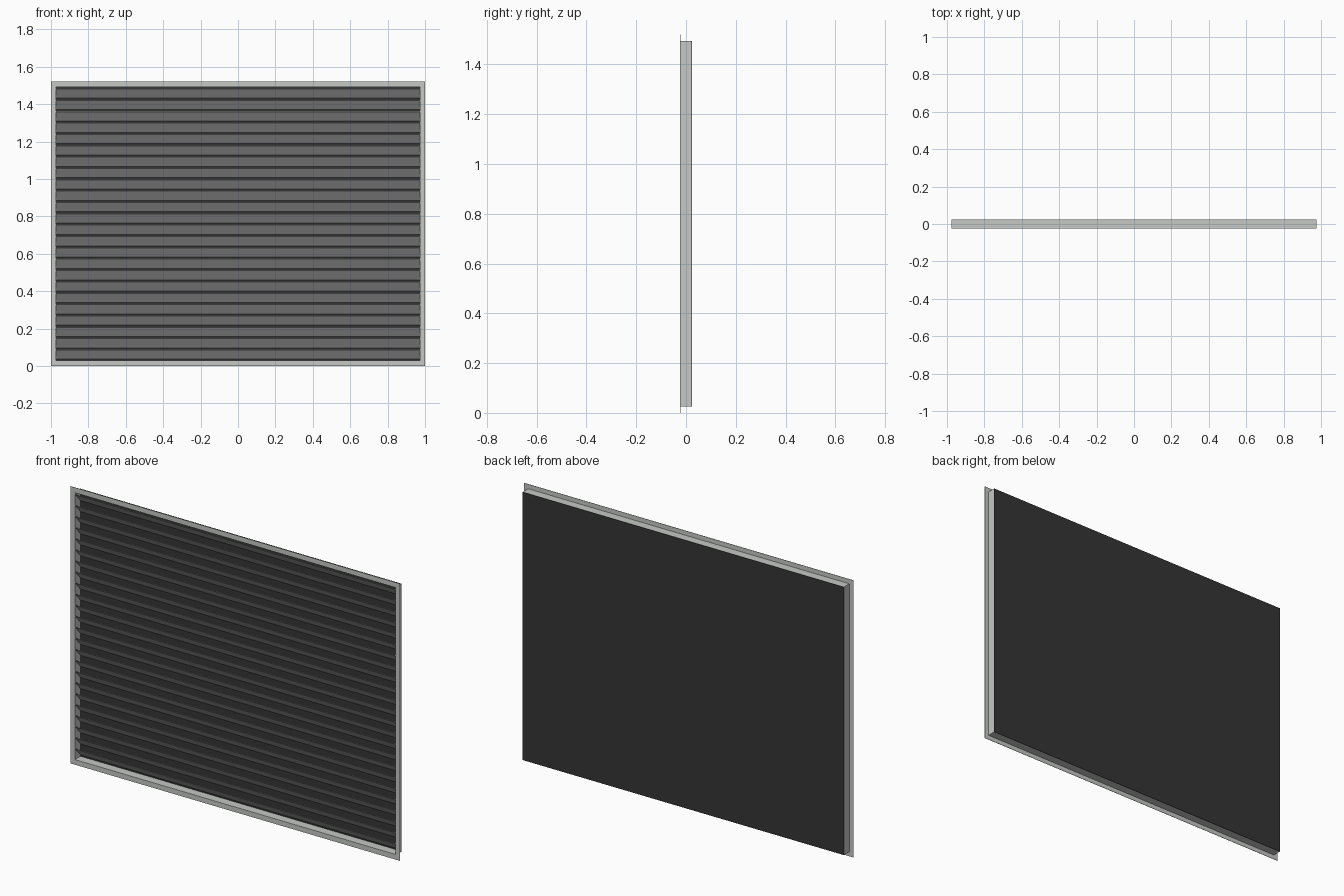
import bpy
import bmesh
from mathutils import Matrix, Vector

cube = bpy.data.objects.get("Cube")
if cube:
    bpy.data.objects.remove(cube, do_unlink=True)


def material(name, rgb):
    m = bpy.data.materials.new(name)
    m.use_nodes = True
    m.diffuse_color = (*rgb, 1)
    m.node_tree.nodes["Principled BSDF"].inputs["Base Color"].default_value = (*rgb, 1)
    return m


GREY = material("light_grey_metal", (0.56, 0.58, 0.56))
DARK = material("dark_backing", (0.035, 0.035, 0.035))

W, H, D = 2.0, 1.52, 0.05      # overall size
LIP = 0.025                    # flange overhang around the box
WALL = 0.003                   # sheet thickness
SLATS = 24
MID = H / 2


def add_box(bm, size, centre):
    mat = Matrix.Translation(centre) @ Matrix.Diagonal((*size, 1))
    bmesh.ops.create_cube(bm, size=1, matrix=mat)


def finish(name, bm, mat):
    mesh = bpy.data.meshes.new(name)
    bmesh.ops.recalc_face_normals(bm, faces=bm.faces)
    bm.to_mesh(mesh)
    bm.free()
    mesh.materials.append(mat)
    obj = bpy.data.objects.new(name, mesh)
    bpy.context.scene.collection.objects.link(obj)
    return obj


def rim(name, w, h, band, y0, y1, mat):
    """Closed rectangular ring, made from an outer and inner loop."""
    bm = bmesh.new()
    rings = []
    for y in (y0, y1):
        for inset in (0, band):
            x, z = w / 2 - inset, h / 2 - inset
            rings.append([bm.verts.new((sx * x, y, MID + sz * z))
                          for sx, sz in ((-1, -1), (1, -1), (1, 1), (-1, 1))])
    fo, fi, bo, bi = rings
    for a, b in ((fo, fi), (fi, bi), (bi, bo), (bo, fo)):
        for i in range(4):
            j = (i + 1) % 4
            bm.faces.new((a[i], a[j], b[j], b[i]))
    return finish(name, bm, mat)


# Front flange and the box-shaped frame behind it
box_w, box_h = W - 2 * LIP, H - 2 * LIP
rim("front_flange", W, H, LIP + WALL, -D / 2, -D / 2 + 0.002, GREY)
rim("frame_box", box_w, box_h, WALL, -D / 2 + 0.002, D / 2 - 0.002, GREY)

# Dark backing sheet
bm = bmesh.new()
add_box(bm, (box_w, 0.002, box_h), (0, D / 2 - 0.001, MID))
finish("back_panel", bm, DARK)

# Sloping slats, front edge high and rear edge low
pitch = (box_h - 0.014) / SLATS
front_y, rear_y, rise, thick = -0.023, 0.022, 0.049, 0.003
half = box_w / 2 - WALL
bm = bmesh.new()
for i in range(SLATS):
    z = LIP + 0.011 + i * pitch
    profile = ((rear_y, z), (front_y, z + rise),
               (front_y, z + rise + thick), (rear_y, z + thick))
    face = bm.faces.new([bm.verts.new((-half, y, zz)) for y, zz in profile])
    out = bmesh.ops.extrude_face_region(bm, geom=[face])
    moved = [v for v in out["geom"] if isinstance(v, bmesh.types.BMVert)]
    bmesh.ops.translate(bm, verts=moved, vec=Vector((2 * half, 0, 0)))
finish("slats", bm, GREY)
